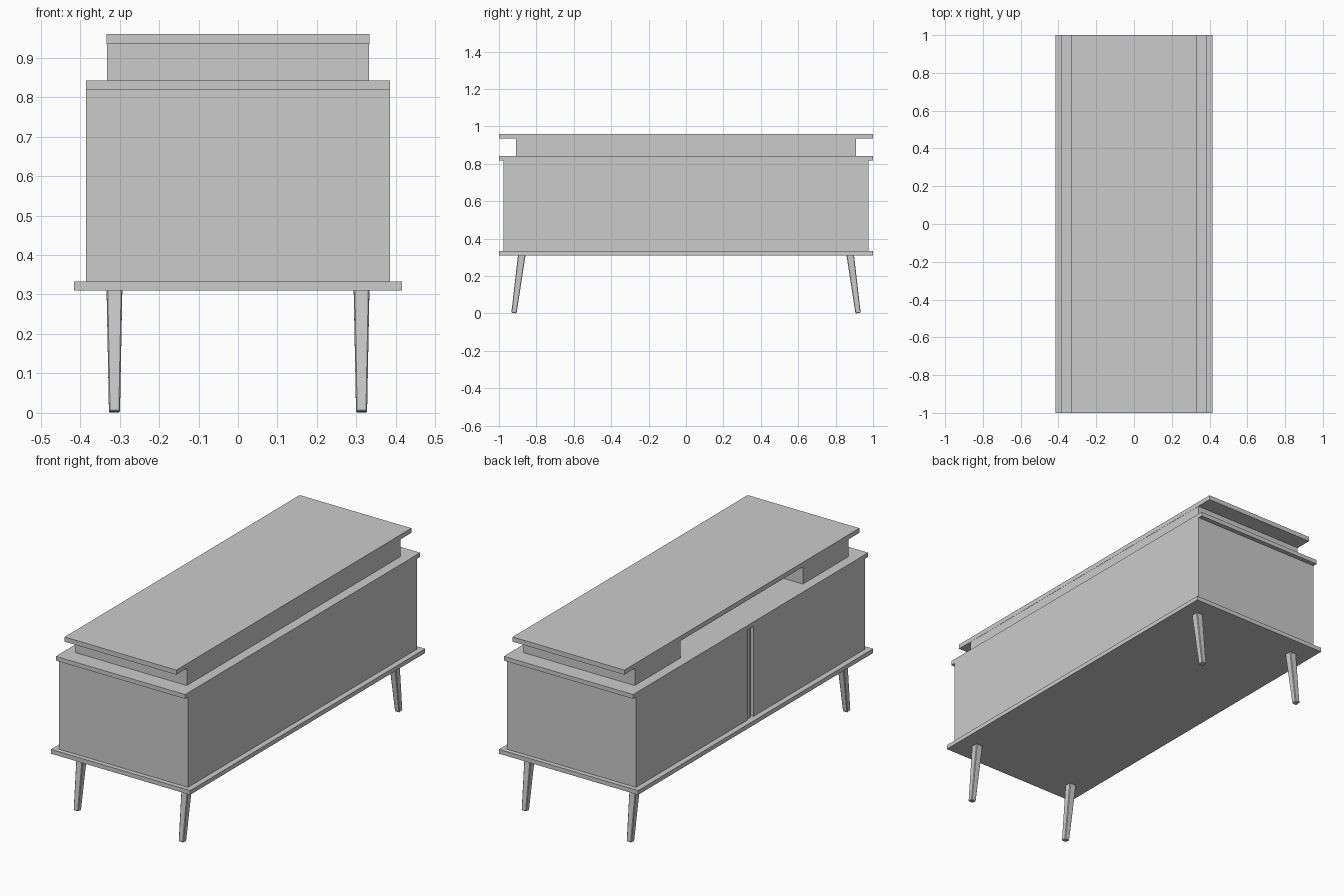
import bpy, bmesh, math
from mathutils import Matrix, Vector

if "Cube" in bpy.data.objects:
    bpy.data.objects.remove(bpy.data.objects["Cube"])


def add_object(name, bm):
    bmesh.ops.recalc_face_normals(bm, faces=bm.faces)
    mesh = bpy.data.meshes.new(name)
    bm.to_mesh(mesh)
    bm.free()
    obj = bpy.data.objects.new(name, mesh)
    bpy.context.collection.objects.link(obj)
    return obj


def prism(name, outline, z0, z1):
    """Extrude a plan outline (x, y) from z0 up to z1."""
    bm = bmesh.new()
    face = bm.faces.new([bm.verts.new((x, y, z0)) for x, y in outline])
    top = bmesh.ops.extrude_face_region(bm, geom=[face])["geom"]
    verts = [v for v in top if isinstance(v, bmesh.types.BMVert)]
    bmesh.ops.translate(bm, verts=verts, vec=(0, 0, z1 - z0))
    return add_object(name, bm)


def board(name, hx, hy, z0, z1):
    return prism(name, [(-hx, -hy), (hx, -hy), (hx, hy), (-hx, hy)], z0, z1)


def mirrored(half):
    """Close a +y half outline with its reflection across y = 0."""
    return half + [(x, -y) for x, y in reversed(half)]


# Horizontal boards
board("base_board", 0.415, 1.0, 0.310, 0.333)
board("middle_board", 0.385, 1.0, 0.819, 0.842)
board("top_board", 0.333, 1.0, 0.935, 0.960)

# Cabinet body: the door side (-x) has a recess with a slim centre strip
prism("cabinet_body", mirrored([
    (0.385, 0.975), (-0.385, 0.975), (-0.385, 0.025),
    (-0.36, 0.025), (-0.36, 0.008), (-0.38, 0.008)]), 0.333, 0.819)

# Riser: two end blocks joined by a back panel, open shelf towards -x
prism("riser", mirrored([
    (0.332, 0.91), (-0.332, 0.91), (-0.332, 0.52), (0.31, 0.52)]), 0.842, 0.935)

# Tapered square legs splayed outwards along the length
for end, sy in (("front", -1), ("back", 1)):
    for side, sx in (("left", -1), ("right", 1)):
        foot = Vector((sx * 0.313, sy * 0.92, 0.002))
        head = Vector((sx * 0.313, sy * 0.878, 0.314))
        axis = head - foot
        bm = bmesh.new()
        bmesh.ops.create_cone(
            bm, cap_ends=True, segments=4, depth=axis.length,
            radius1=0.028 / math.sqrt(2), radius2=0.040 / math.sqrt(2),
            matrix=Matrix.Rotation(math.radians(45), 4, "Z"))
        # Square the section to the world axes whatever the cone's start angle
        if max(abs(v.co.x) for v in bm.verts) > 0.024:
            bm.transform(Matrix.Rotation(math.radians(45), 4, "Z"))
        bmesh.ops.bevel(bm, geom=bm.edges[:], offset=0.003, segments=1,
                        affect="EDGES")
        tilt = Matrix.Rotation(math.atan2(sy * 0.042, 0.312), 4, "X")
        bm.transform(Matrix.Translation((foot + head) / 2) @ tilt)
        add_object(f"{end}_{side}_leg", bm)
